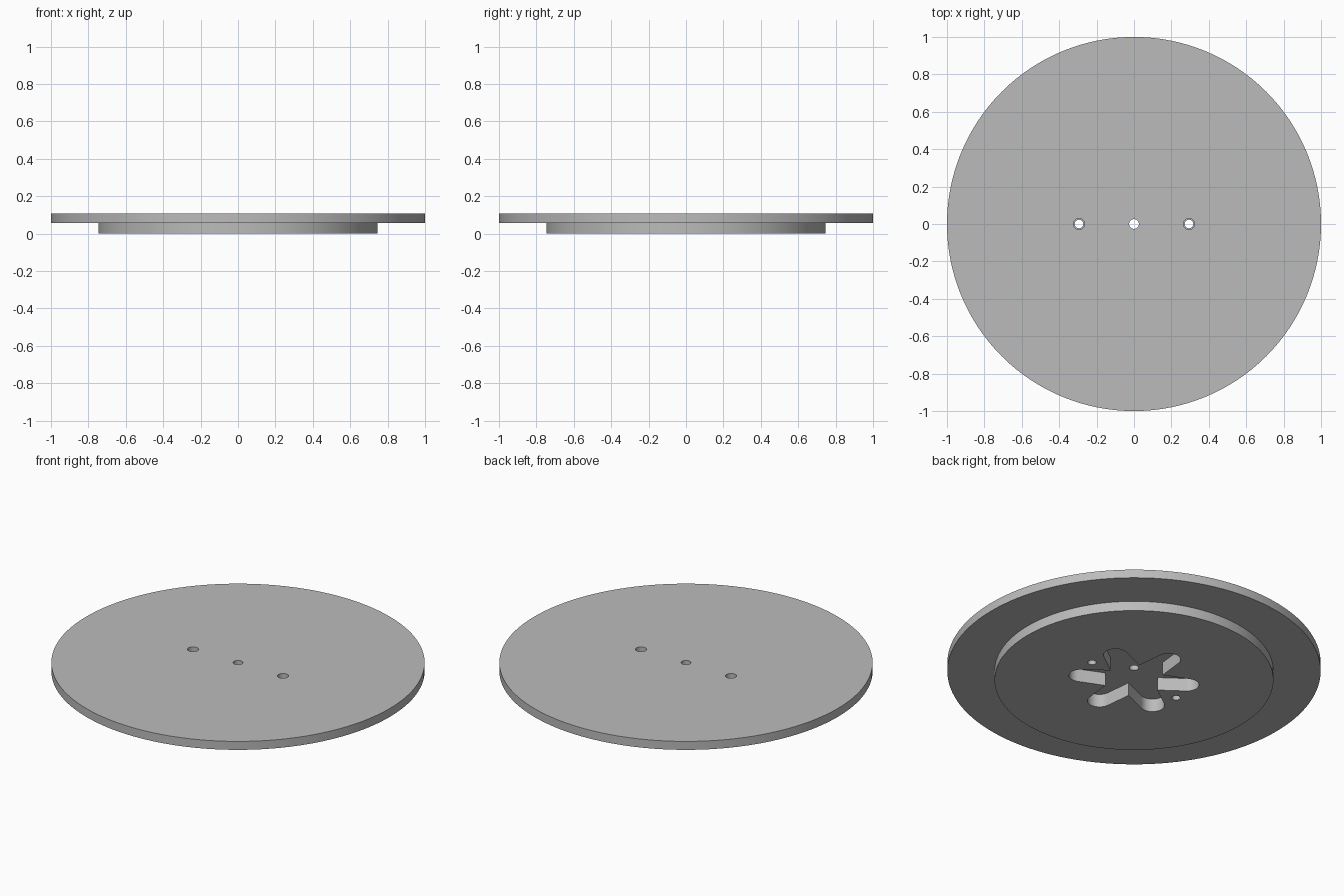
import bpy, bmesh
from math import sin, cos, pi, radians

if "Cube" in bpy.data.objects:
    bpy.data.objects.remove(bpy.data.objects["Cube"], do_unlink=True)

FLANGE_BOTTOM, TOP = 0.057, 0.107
POCKET_DEPTH = 0.077

grey = bpy.data.materials.new("plain grey")
grey.use_nodes = True
colour = (0.5, 0.5, 0.5, 1)
grey.diffuse_color = colour
grey.node_tree.nodes["Principled BSDF"].inputs["Base Color"].default_value = colour


def circle(radius, count, x=0):
    return [(x + radius * cos(2 * pi * i / count), radius * sin(2 * pi * i / count))
            for i in range(count)]


def star(arms=6, valley=0.163, reach=0.288, tip=0.065, steps=14):
    """Outline of tapered arms with round ends, first arm at 30 degrees."""
    points = []
    for k in range(arms):
        a = 2 * pi * (k + 0.5) / arms
        notch = a - pi / arms
        points.append((valley * cos(notch), valley * sin(notch)))
        for i in range(steps + 1):
            t = a + radians(-85 + 170 * i / steps)
            points.append((reach * cos(a) + tip * cos(t), reach * sin(a) + tip * sin(t)))
    return points


def prism(name, outline, low, high):
    bm = bmesh.new()
    base = bm.faces.new([bm.verts.new((x, y, low)) for x, y in outline])
    grown = bmesh.ops.extrude_face_region(bm, geom=[base])["geom"]
    verts = [v for v in grown if isinstance(v, bmesh.types.BMVert)]
    bmesh.ops.translate(bm, verts=verts, vec=(0, 0, high - low))
    bmesh.ops.recalc_face_normals(bm, faces=bm.faces)
    mesh = bpy.data.meshes.new(name)
    bm.to_mesh(mesh)
    bm.free()
    mesh.materials.append(grey)
    obj = bpy.data.objects.new(name, mesh)
    bpy.context.collection.objects.link(obj)
    return obj


def combine(target, tool, operation):
    tool.hide_render = True
    bpy.context.view_layer.objects.active = target
    mod = target.modifiers.new(tool.name, "BOOLEAN")
    mod.operation, mod.object, mod.solver = operation, tool, "EXACT"
    bpy.ops.object.modifier_apply(modifier=mod.name)
    bpy.data.objects.remove(tool, do_unlink=True)


# Wide flange with a narrower hub below
plate = prism("round_plate", circle(1, 128), FLANGE_BOTTOM, TOP)
combine(plate, prism("hub", circle(0.747, 128), 0, 0.08), "UNION")

# Six-armed pocket in the underside
combine(plate, prism("pocket_cutter", star(), -0.1, POCKET_DEPTH), "DIFFERENCE")

# Centre hole, and a stepped screw hole on each side
combine(plate, prism("centre_cutter", circle(0.026, 32), -0.1, 0.2), "DIFFERENCE")
for x in (-0.294, 0.294):
    combine(plate, prism("screw_cutter", circle(0.023, 32, x), -0.1, 0.2), "DIFFERENCE")
    combine(plate, prism("head_cutter", circle(0.03, 32, x), FLANGE_BOTTOM, 0.2), "DIFFERENCE")

# Smooth round walls, crisp rims
bpy.ops.object.select_all(action="DESELECT")
plate.select_set(True)
bpy.context.view_layer.objects.active = plate
bpy.ops.object.shade_smooth_by_angle(angle=radians(30))
